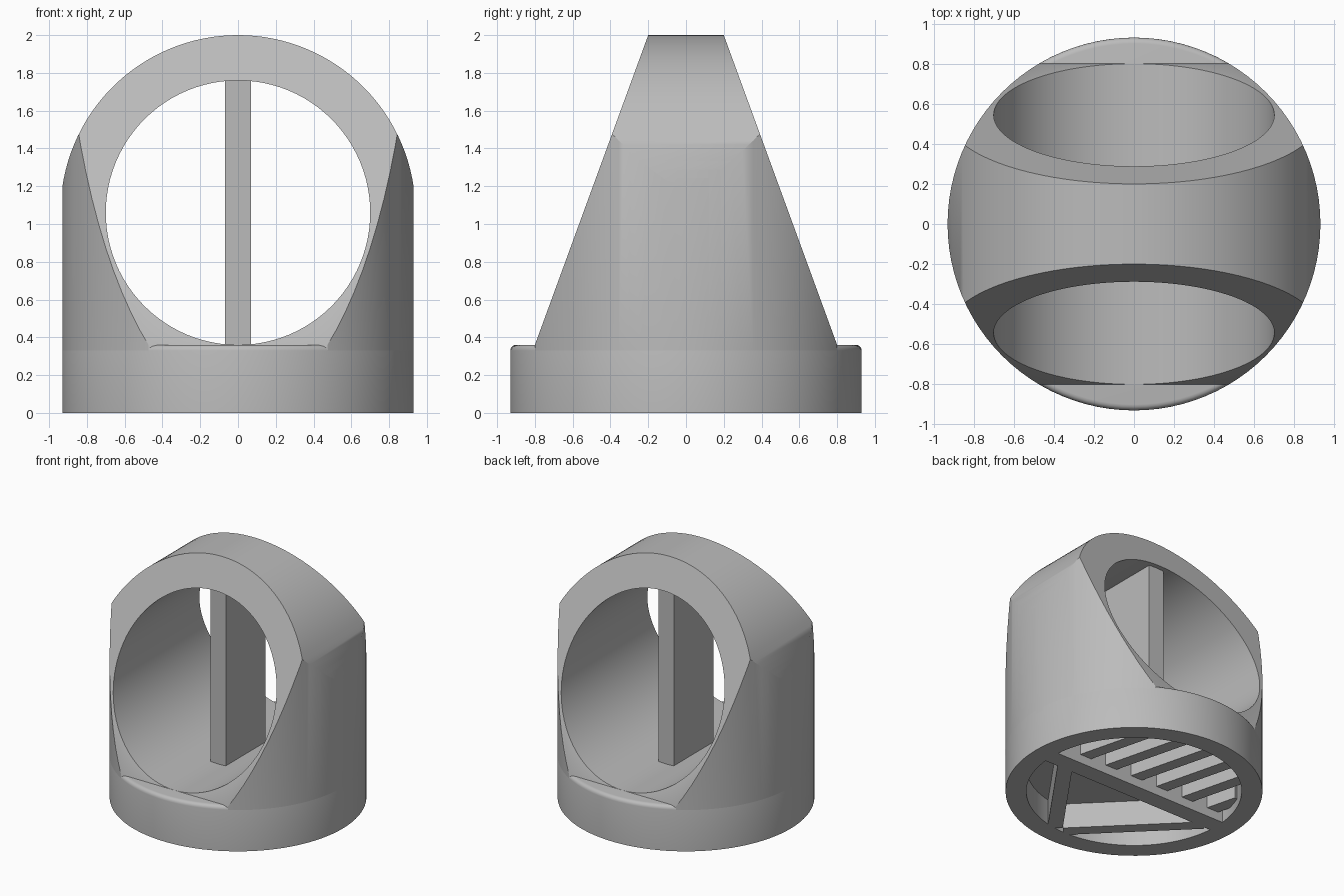
import bpy, bmesh
from math import pi, sin, cos, sqrt, radians
from mathutils import Vector

old = bpy.data.objects.get("Cube")
if old:
    bpy.data.objects.remove(old, do_unlink=True)

grey = bpy.data.materials.new("plain_grey")
grey.use_nodes = True
grey.diffuse_color = (0.5, 0.5, 0.5, 1)
grey.node_tree.nodes["Principled BSDF"].inputs["Base Color"].default_value = (0.5, 0.5, 0.5, 1)

R = 0.93          # outer wall radius
RECESS = 0.78     # underside recess radius
CEILING = 0.2     # underside recess depth
STEP = 0.36       # top of the base
BORE_Z = 1.06     # height of the bore axis


def make_object(name, bm):
    bmesh.ops.recalc_face_normals(bm, faces=bm.faces)
    mesh = bpy.data.meshes.new(name)
    bm.to_mesh(mesh)
    bm.free()
    ob = bpy.data.objects.new(name, mesh)
    bpy.context.collection.objects.link(ob)
    mesh.materials.append(grey)
    return ob


def prism(name, points, direction):
    """Extrude a flat outline of 3D points along a direction."""
    bm = bmesh.new()
    face = bm.faces.new([bm.verts.new(p) for p in points])
    ext = bmesh.ops.extrude_face_region(bm, geom=[face])
    verts = [g for g in ext["geom"] if isinstance(g, bmesh.types.BMVert)]
    bmesh.ops.translate(bm, verts=verts, vec=direction)
    return make_object(name, bm)


def beam(name, a, b, width, z0, z1):
    """Upright rectangular bar between two floor points."""
    a, b = Vector(a), Vector(b)
    along = (b - a).normalized()
    side = Vector((-along.y, along.x)) * width / 2
    corners = [a + side, b + side, b - side, a - side]
    return prism(name, [(p.x, p.y, z0) for p in corners], (0, 0, z1 - z0))


def arc(radius, start, end, steps):
    angles = [start + (end - start) * i / steps for i in range(steps + 1)]
    return [(radius * cos(t), radius * sin(t)) for t in angles]


def smooth(ob):
    bpy.ops.object.select_all(action='DESELECT')
    ob.select_set(True)
    bpy.context.view_layer.objects.active = ob
    bpy.ops.object.shade_smooth_by_angle(angle=radians(30))


def combine(ob, cutter, operation):
    bpy.ops.object.select_all(action='DESELECT')
    ob.select_set(True)
    bpy.context.view_layer.objects.active = ob
    mod = ob.modifiers.new(operation.lower(), 'BOOLEAN')
    mod.operation, mod.solver, mod.object = operation, 'EXACT', cutter
    bpy.ops.object.modifier_apply(modifier=mod.name)
    bpy.data.objects.remove(cutter, do_unlink=True)


# Round base: lathed ring with a rounded shoulder and a hollow underside
fillet = [(R - 0.03 + x, STEP - 0.03 + z) for x, z in arc(0.03, 0, pi / 2, 4)]
profile = [(0, CEILING), (RECESS, CEILING), (RECESS, 0), (R, 0)] + fillet + [(0, STEP)]
bm = bmesh.new()
verts = [bm.verts.new((x, 0, z)) for x, z in profile]
edges = [bm.edges.new(pair) for pair in zip(verts, verts[1:])]
bmesh.ops.spin(bm, geom=verts + edges, cent=(0, 0, 0), axis=(0, 0, 1),
               angle=2 * pi, steps=96, use_merge=True)
bmesh.ops.remove_doubles(bm, verts=bm.verts, dist=0.0001)
smooth(make_object("base", bm))

# Upper housing: upright cylinder trimmed by sloped sides and an arched top
FOOT = 0.3
circle = arc(R, 0, 2 * pi, 96)[:-1]
housing = prism("housing", [(x, y, FOOT) for x, y in circle], (0, 0, 2))
slope = [(-0.8, 0.2), (0.8, 0.2), (0.8, STEP), (0.2, 2), (0.17, 2.08),
         (-0.17, 2.08), (-0.2, 2), (-0.8, STEP)]
combine(housing, prism("slope_cutter", [(-1.2, y, z) for y, z in slope], (2.4, 0, 0)), 'INTERSECT')
arch = [(-0.94, 0.1), (0.94, 0.1)] + [(x, BORE_Z + z) for x, z in arc(0.94, 0, pi, 64)]
combine(housing, prism("arch_cutter", [(x, -1.2, z) for x, z in arch], (0, 2.4, 0)), 'INTERSECT')

# Round bore from front to back
bore = [(x, -1.3, BORE_Z + z) for x, z in arc(0.7, 0, 2 * pi, 96)[:-1]]
combine(housing, prism("bore_cutter", bore, (0, 2.6, 0)), 'DIFFERENCE')
smooth(housing)

# Upright fin through the middle of the bore
beam("centre_fin", (0, -0.25), (0, 0.25), 0.135, STEP - 0.03, 1.78)

# Underside ribs: cross bar with two diagonal braces
beam("cross_bar", (-0.79, 0), (0.79, 0), 0.14, 0, CEILING + 0.02)
beam("left_brace", (0.66, 0.02), (0.1, -0.77), 0.11, 0, CEILING + 0.02)
beam("right_brace", (-0.7, -0.05), (0.02, -0.77), 0.1, 0, CEILING + 0.02)

# Row of slanted slats on the other half, each reaching the recess wall
lean = Vector((-0.25, 0.97)).normalized()
for i in range(6):
    start = Vector((0.52 - 0.24 * i, 0.05))
    b = start.dot(lean)
    reach = -b + sqrt(b * b + (RECESS + 0.02) ** 2 - start.length_squared)
    beam(f"slat_{i + 1}", start, start + lean * reach, 0.1, 0.07, CEILING + 0.02)
